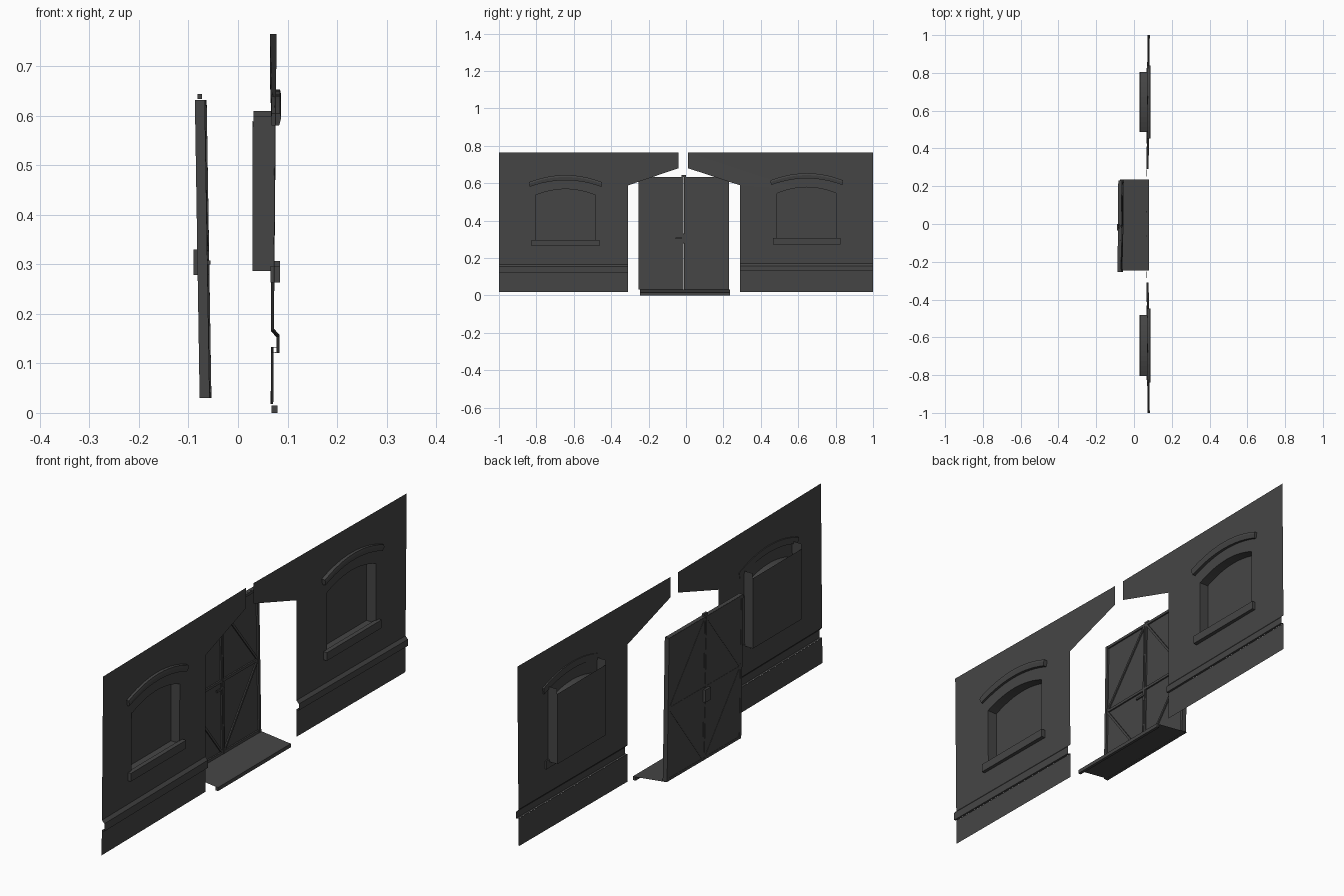
import bpy, bmesh
from mathutils import Vector

if "Cube" in bpy.data.objects:
    bpy.data.objects.remove(bpy.data.objects["Cube"])

GREY = (0.06, 0.06, 0.06, 1)
mat = bpy.data.materials.new("dark grey")
mat.use_nodes = True
mat.diffuse_color = GREY
mat.node_tree.nodes["Principled BSDF"].inputs["Base Color"].default_value = GREY


def wall_x(y, z):
    """Slightly twisted wall surface."""
    return 0.064 + (0.007 + 0.009 * z) * abs(y)


def door_x(y, z):
    """Door leans back towards its top."""
    return -0.065 - 0.016 * z + 0.008 * y


def finish(bm, name):
    mesh = bpy.data.meshes.new(name)
    bm.to_mesh(mesh)
    bm.free()
    mesh.materials.append(mat)
    obj = bpy.data.objects.new(name, mesh)
    bpy.context.collection.objects.link(obj)
    return obj


def loft(name, rows, closed=False, caps=False):
    """Skin a sheet or tube through rows of points."""
    bm = bmesh.new()
    rings = [[bm.verts.new(p) for p in row] for row in rows]
    n = len(rows[0])
    for a, b in zip(rings, rings[1:]):
        for i in range(n if closed else n - 1):
            j = (i + 1) % n
            bm.faces.new((a[i], a[j], b[j], b[i]))
    if caps:
        bm.faces.new(rings[0])
        bm.faces.new(rings[-1][::-1])
        bmesh.ops.recalc_face_normals(bm, faces=bm.faces[:])
    return finish(bm, name)


def sheet(name, loops, surface):
    """Fill an outline with optional holes, then lay it on a surface."""
    bm = bmesh.new()
    edges = []
    for pts in loops:
        vs = [bm.verts.new((0, y, z)) for y, z in pts]
        edges += [bm.edges.new((vs[i - 1], vs[i])) for i in range(len(vs))]
    bmesh.ops.triangle_fill(bm, edges=edges, use_beauty=True, normal=(1, 0, 0))
    for f in bm.faces:
        f.normal_update()
        if f.normal.x < 0:
            f.normal_flip()
    for v in bm.verts:
        v.co.x = surface(v.co.y, v.co.z)
    return finish(bm, name)


def box(name, x, y, z):
    ring = lambda h: [(x[0], y[0], h), (x[1], y[0], h), (x[1], y[1], h), (x[0], y[1], h)]
    return loft(name, [ring(z[0]), ring(z[1])], True, True)


def arc(y0, y1, end, mid, n=12):
    """Shallow arch as (y, z) points."""
    out = []
    for i in range(n + 1):
        t = 2 * i / n - 1
        out.append(((y0 + y1) / 2 + t * (y1 - y0) / 2, mid - (mid - end) * t * t))
    return out


def window(side, y0, y1, dz):
    """Recess, arched head, hood and sill; returns the wall opening."""
    back = 0.029
    sill, top = 0.287 + dz, 0.58 + dz
    head = arc(y0, y1, 0.535 + dz, 0.568 + dz)
    sheet(side + "_window_pane", [[(y0, sill), (y1, sill), (y1, top), (y0, top)]],
          lambda y, z: back)
    # jambs and bottom of the recess
    path = [(y0, top), (y0, sill), (y1, sill), (y1, top)]
    loft(side + "_window_recess",
         [[(wall_x(y, z), y, min(z, 0.54 + dz)) for y, z in path],
          [(back, y, z) for y, z in path]])
    # arched soffit with upright ends
    path = [(y0, 0.6 + dz)] + head + [(y1, 0.6 + dz)]
    loft(side + "_window_soffit",
         [[(wall_x(y, z), y, z) for y, z in path], [(back + 0.002, y, z) for y, z in path]])
    # raised hood with a bevelled upper edge
    rows = []
    for (y, z), (yi, zi) in zip(arc(y0 - 0.035, y1 + 0.035, 0.605 + dz, 0.643 + dz),
                                arc(y0 - 0.03, y1 + 0.03, 0.58 + dz, 0.615 + dz)):
        rows.append([(0.068, yi, zi), (0.083, yi, zi), (0.087, y, z - 0.01),
                     (0.085, y, z), (0.068, y, z)])
    loft(side + "_window_hood", rows, True, True)
    box(side + "_window_sill", (0.066, 0.085), (y0 - 0.022, y1 + 0.02), (0.263 + dz, 0.297 + dz))
    return [(y0, sill), (y1, sill)] + head[::-1]


# Walls: (side, outer edge, door edge, inner tip, window ends, window lift)
for side, outer, edge, tip, ends, dz in (("right", -1, -0.31, -0.04, (-0.805, -0.483), 0),
                                         ("left", 1, 0.29, 0.01, (0.487, 0.805), 0.01)):
    hole = window(side, *ends, dz)
    low, high = 0.123 + dz, 0.165 + dz / 2
    outline = [(outer, high), (edge, high), (edge, 0.588), (tip, 0.68), (tip, 0.765), (outer, 0.765)]
    sheet(side + "_wall", [outline, hole], wall_x)
    sheet(side + "_plinth", [[(outer, 0.018), (edge, 0.018), (edge, low), (outer, low)]], wall_x)
    # projecting moulding between plinth and wall
    rows = []
    for y in sorted((outer, edge)):
        x = wall_x(y, high)
        rows.append([(x, y, high), (x + 0.011, y, high - 0.012),
                     (x + 0.011, y, low - 0.002), (x, y, low)])
    loft(side + "_moulding", rows)


def bar(name, a, b, width, near, far):
    """Straight batten between two (y, z) points of the door."""
    a, b = Vector(a), Vector(b)
    d = (b - a).normalized()
    n = Vector((-d.y, d.x)) * width / 2
    rows = []
    for p in (a, b):
        rows.append([(door_x(*q) + x, q.x, q.y)
                     for q, x in ((p - n, near), (p + n, near), (p + n, far), (p - n, far))])
    return loft(name, rows, True, True)


# Double door with crossed battens
bottom, middle, top, centre = 0.03, 0.333, 0.632, -0.012
for side, y in (("right", -0.253), ("left", 0.23)):
    s = 1 if y > 0 else -1
    seam = centre + s * 0.001
    half = (y + seam) / 2
    bar(side + "_door_leaf", (half, bottom), (half, top), abs(y - seam), -0.009, 0.003)
    bar(side + "_door_stile", (y - s * 0.006, bottom), (y - s * 0.006, top), 0.012, -0.01, 0.01)
    bar(side + "_door_inner_stile", (seam + s * 0.004, bottom), (seam + s * 0.004, top),
        0.007, -0.01, 0.009)
    for label, z in (("bottom", bottom + 0.006), ("middle", middle), ("top", top - 0.006)):
        bar(f"{side}_door_{label}_rail", (seam, z), (y, z), 0.011, -0.01, 0.009)
    for label, z in (("lower", bottom + 0.008), ("upper", top - 0.008)):
        bar(f"{side}_door_{label}_brace", (seam + s * 0.006, z), (y - s * 0.01, middle),
            0.009, -0.01, 0.008)

# Door fittings
box("door_top_catch", (-0.082, -0.073), (centre - 0.012, centre + 0.012), (0.634, 0.644))
box("door_back_lock", (-0.09, -0.075), (-0.035, 0.0), (0.278, 0.33))
box("door_handle_plate", (-0.068, -0.059), (-0.015, -0.006), (0.28, 0.327))
box("door_handle", (-0.062, -0.056), (-0.055, -0.006), (0.3, 0.308))

# Sloping doorstep with a front lip
loft("doorstep", [[(-0.075, y, 0.032), (0.07, y, 0.015)] for y in (-0.245, 0.235)])
box("doorstep_lip", (0.068, 0.08), (-0.245, 0.235), (0, 0.015))
